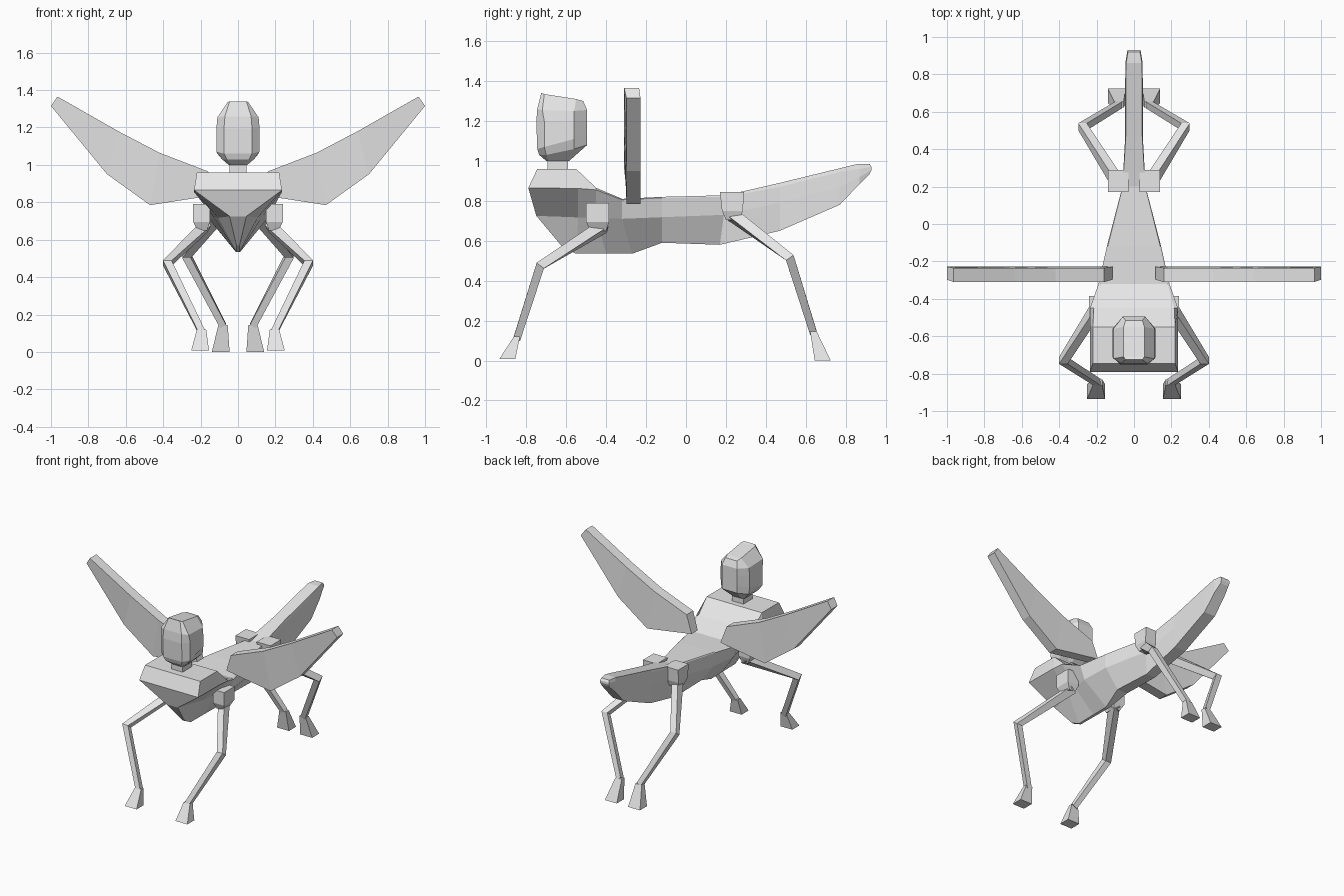
import bpy, bmesh
from mathutils import Vector

grey = bpy.data.materials.new("plain_grey")
grey.diffuse_color = (0.8, 0.8, 0.8, 1)


def make(name, rings, mirror=False, strip_caps=False):
    """Skin equal-length rings of points into a closed flat-shaded part."""
    bm = bmesh.new()
    vs = [[bm.verts.new(p) for p in r] for r in rings]
    n = len(vs[0])
    for a, b in zip(vs, vs[1:]):
        for i in range(n):
            j = (i + 1) % n
            bm.faces.new((a[i], a[j], b[j], b[i]))
    for r in (vs[0], vs[-1]):
        if strip_caps:
            for i in range(n // 2 - 1):
                bm.faces.new((r[i], r[i + 1], r[n - 2 - i], r[n - 1 - i]))
        else:
            bm.faces.new(r)
    bmesh.ops.recalc_face_normals(bm, faces=bm.faces)
    me = bpy.data.meshes.new(name)
    bm.to_mesh(me)
    bm.free()
    me.materials.append(grey)
    ob = bpy.data.objects.new(name, me)
    bpy.context.collection.objects.link(ob)
    if mirror:
        ob.modifiers.new("mirror", 'MIRROR').use_mirror_merge = False
    return ob


def symmetric(name, halves):
    """Loft from right-half sections, reflected across x."""
    rings = [h + [(-x, y, z) for x, y, z in reversed(h)] for h in halves]
    return make(name, rings, strip_caps=True)


def rect(x0, x1, y0, y1, z):
    return [(x0, y0, z), (x1, y0, z), (x1, y1, z), (x0, y1, z)]


def tube(name, path, sizes):
    """Square limb along a path, mitred at the joints."""
    pts = [Vector(p) for p in path]
    rings = []
    for i, p in enumerate(pts):
        a = (p - pts[i - 1]).normalized() if i else Vector()
        b = (pts[i + 1] - p).normalized() if i + 1 < len(pts) else Vector()
        t = (a + b).normalized()
        side = t.cross(Vector((0, 1 if path[1][1] > 0 else -1, 0.25))).normalized()
        up = side.cross(t)
        h = sizes[i] / 2
        rings.append([p + side * h * u + up * h * v
                      for u, v in ((1, 1), (-1, 1), (-1, -1), (1, -1))])
    return make(name, rings, mirror=True)


# Chest, belly and tail in one loft: top edge, widest edge, crease, keel
symmetric("body_and_tail", [
    [(.22, -.745, .96), (.235, -.79, .865), (.045, -.75, .725), (.008, -.62, .57)],
    [(.22, -.55, .96), (.235, -.54, .862), (.105, -.54, .717), (.008, -.55, .535)],
    [(.215, -.45, .865), (.235, -.45, .855), (.125, -.45, .715), (.01, -.40, .535)],
    [(.18, -.32, .81), (.19, -.32, .805), (.155, -.32, .71), (.012, -.27, .535)],
    [(.14, -.12, .82), (.145, -.12, .815), (.14, -.12, .718), (.04, -.12, .59)],
    [(.06, .20, .828), (.062, .20, .82), (.06, .19, .73), (.035, .17, .58)],
    [(.044, .47, .89), (.047, .47, .87), (.047, .47, .79), (.044, .47, .65)],
    [(.044, .77, .963), (.047, .77, .945), (.047, .77, .87), (.044, .77, .78)],
    [(.042, .86, .985), (.045, .87, .96), (.045, .87, .92), (.042, .87, .885)],
    [(.032, .92, .985), (.035, .93, .97), (.035, .93, .955), (.032, .92, .935)],
])

# Neck and faceted head: front, front cheek, rear cheek, back
make("neck", [rect(-.045, .045, -.695, -.59, .94), rect(-.045, .045, -.695, -.59, 1.02)])
symmetric("head", [
    [(.035, -.70, 1.0), (.05, -.69, 1.0), (.05, -.60, 1.0), (.035, -.585, 1.0)],
    [(.06, -.735, 1.03), (.085, -.70, 1.03), (.11, -.56, 1.06), (.06, -.495, 1.08)],
    [(.075, -.745, 1.06), (.115, -.71, 1.07), (.115, -.56, 1.11), (.06, -.495, 1.13)],
    [(.075, -.75, 1.195), (.115, -.71, 1.20), (.115, -.56, 1.20), (.06, -.495, 1.20)],
    [(.07, -.745, 1.26), (.11, -.72, 1.255), (.11, -.56, 1.25), (.06, -.495, 1.255)],
    [(.045, -.725, 1.34), (.055, -.71, 1.335), (.055, -.55, 1.31), (.045, -.515, 1.30)],
])

# Wings: matching upper and lower outline points swept from root to tip
wing = [((.16, .965), (.115, .84)), ((.42, 1.065), (.47, .785)),
        ((.64, 1.18), (.70, .95)), ((.965, 1.365), (1.0, 1.315))]
make("wings", [[(a, -.31, b), (a, -.235, b), (c, -.228, d), (c, -.298, d)]
               for (a, b), (c, d) in wing], mirror=True)

# Hip blocks with tapered undersides
make("front_hips", [rect(.15, .24, -.50, -.385, .79), rect(.15, .24, -.50, -.385, .695),
                    rect(.165, .215, -.48, -.40, .65)], mirror=True)
make("rear_hips", [rect(.03, .14, .17, .29, .845), rect(.03, .14, .18, .285, .75),
                   rect(.06, .125, .20, .27, .705)], mirror=True)

# Legs bent at the knee
tube("front_legs", [(.175, -.41, .675), (.378, -.73, .475), (.195, -.847, .11)],
     [.055, .046, .036])
tube("rear_legs", [(.09, .225, .735), (.275, .52, .515), (.08, .638, .14)],
     [.055, .046, .036])

# Flared feet
make("front_feet", [rect(.155, .25, -.935, -.855, .008), rect(.17, .22, -.862, -.832, .12)],
     mirror=True)
make("rear_feet", [rect(.045, .14, .645, .725, 0), rect(.055, .105, .622, .655, .145)],
     mirror=True)
